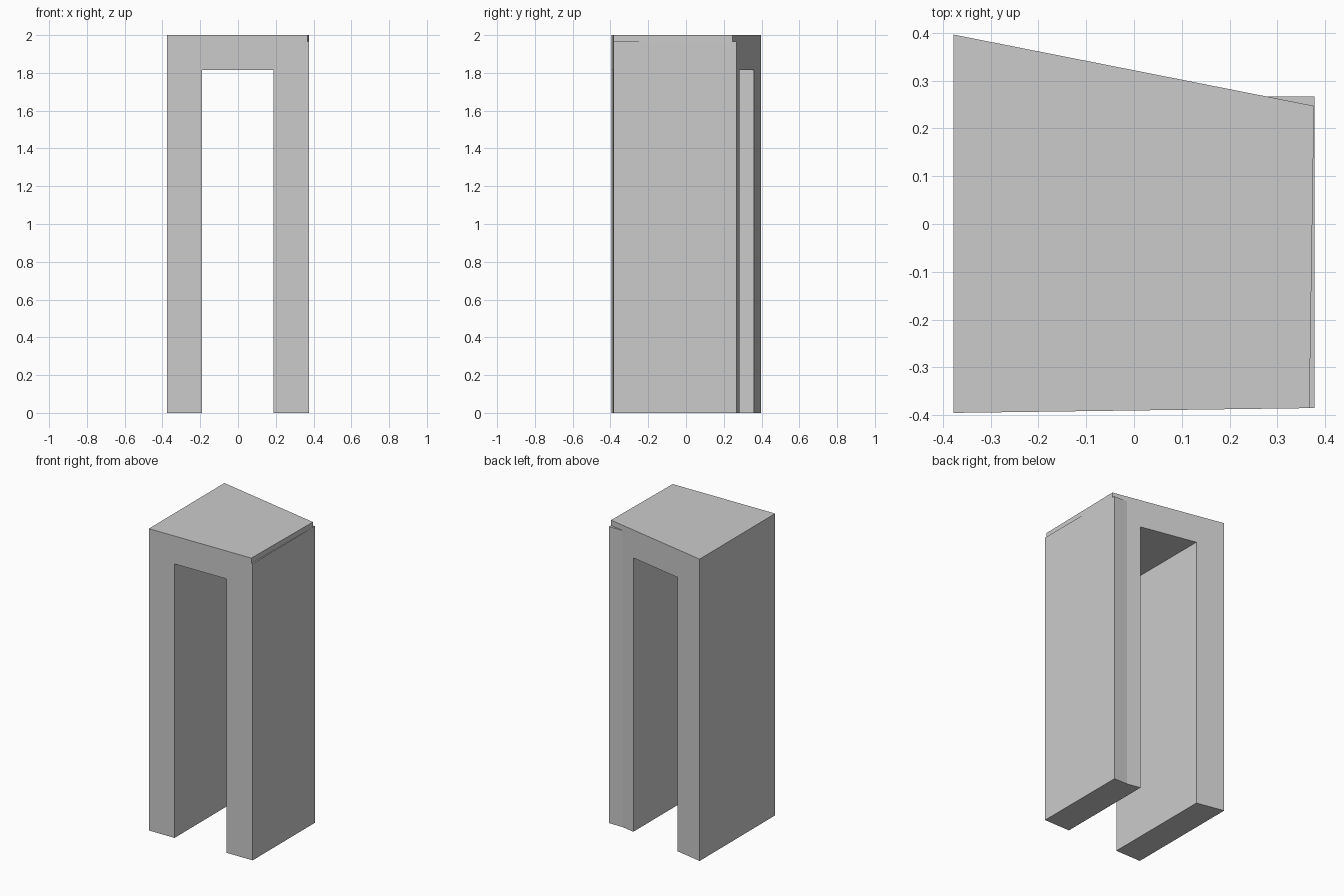
import bpy, bmesh

if "Cube" in bpy.data.objects:
    bpy.data.objects.remove(bpy.data.objects["Cube"])

H, OPEN_Z = 2.0, 1.815


def mesh_object(name, bm):
    bmesh.ops.recalc_face_normals(bm, faces=bm.faces[:])
    me = bpy.data.meshes.new(name)
    bm.to_mesh(me)
    bm.free()
    ob = bpy.data.objects.new(name, me)
    bpy.context.collection.objects.link(ob)
    return ob


def loft(name, ring_a, ring_b):
    # solid between two matching outlines
    bm = bmesh.new()
    a = [bm.verts.new(p) for p in ring_a]
    b = [bm.verts.new(p) for p in ring_b]
    n = len(a)
    bm.faces.new(a)
    bm.faces.new(b[::-1])
    for i in range(n):
        j = (i + 1) % n
        bm.faces.new((a[i], b[i], b[j], a[j]))
    return mesh_object(name, bm)


def arch(right_x, y_of_x):
    # upside-down U outline, with depth following a slanted line
    pts = [(-0.377, 0), (-0.377, H), (right_x, H), (right_x, 0),
           (0.187, 0), (0.187, OPEN_Z), (-0.19, OPEN_Z), (-0.19, 0)]
    return [(x, y_of_x(x), z) for x, z in pts]


# Doorway frame: slightly skewed front, strongly slanted back
frame = loft("doorway_frame",
             arch(0.367, lambda x: -0.395 + 0.010 * (x + 0.377) / 0.744),
             arch(0.3765, lambda x: 0.396 - 0.149 * (x + 0.377) / 0.7535))

# Square pier wrapped around the right leg, stopping just under the top
foot = [(0.28, -0.385), (0.377, -0.385), (0.377, 0.267), (0.28, 0.267)]
pier = loft("right_pier", [(x, y, 0) for x, y in foot],
            [(x, y, 1.965) for x, y in foot])

# Merge the pier into the frame
mod = frame.modifiers.new("merge_pier", 'BOOLEAN')
mod.operation = 'UNION'
mod.solver = 'EXACT'
mod.object = pier
bpy.context.view_layer.objects.active = frame
frame.select_set(True)
bpy.ops.object.modifier_apply(modifier=mod.name)
bpy.data.objects.remove(pier, do_unlink=True)
